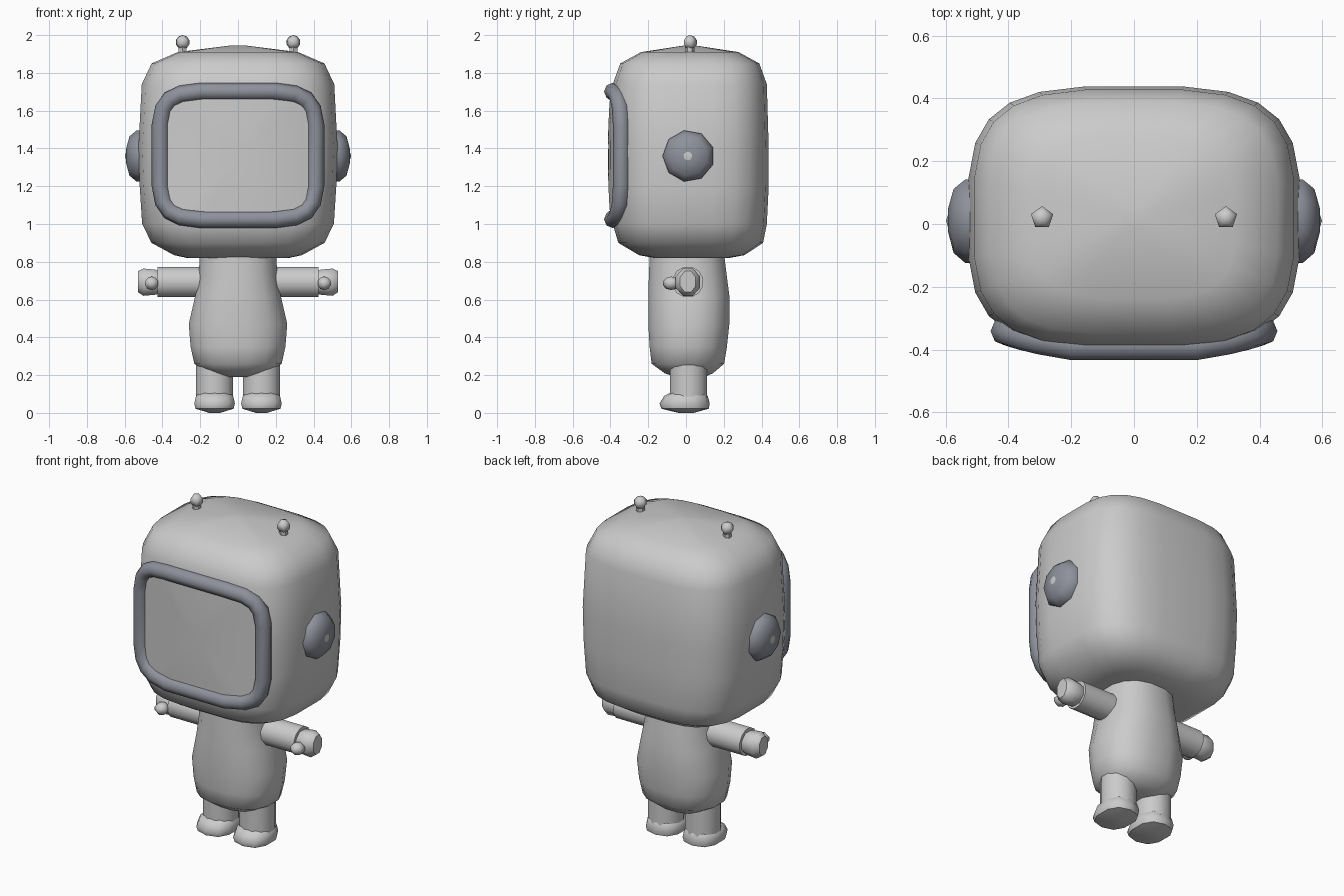
import bpy, bmesh
from math import sin, cos, pi, copysign
from mathutils import Vector

default = bpy.data.objects.get("Cube")
if default:
    bpy.data.objects.remove(default, do_unlink=True)


def material(name, rgb):
    m = bpy.data.materials.new(name)
    m.use_nodes = True
    m.diffuse_color = (*rgb, 1)
    m.node_tree.nodes["Principled BSDF"].inputs["Base Color"].default_value = (*rgb, 1)
    return m


LIGHT = material("light grey", (0.6, 0.6, 0.6))
DARK = material("slate grey", (0.27, 0.285, 0.33))


def finish(bm, name, mat, angle=50):
    bmesh.ops.recalc_face_normals(bm, faces=bm.faces)
    mesh = bpy.data.meshes.new(name)
    bm.to_mesh(mesh)
    bm.free()
    mesh.materials.append(mat)
    obj = bpy.data.objects.new(name, mesh)
    bpy.context.collection.objects.link(obj)
    bpy.ops.object.select_all(action="DESELECT")
    obj.select_set(True)
    bpy.context.view_layer.objects.active = obj
    bpy.ops.object.shade_smooth_by_angle(angle=angle * pi / 180)
    return obj


def oval(i, seg, power):
    """Point on a unit superellipse."""
    a = 2 * pi * (i + 0.5) / seg
    return [copysign(abs(f) ** (2 / power), f) for f in (cos(a), sin(a))]


def bridge(bm, a, b):
    for i in range(len(a)):
        j = (i + 1) % len(a)
        bm.faces.new((a[i], a[j], b[j], b[i]))


def loft(name, rings, mat, seg=12, power=2, axis="z", side=1, angle=50):
    """Rings are (position, centre a, half a, centre b, half b)."""
    bm = bmesh.new()
    loops = []
    for t, ca, ha, cb, hb in rings:
        loop = []
        for i in range(seg):
            u, v = oval(i, seg, power)
            a, b = ca + ha * u, cb + hb * v
            p = (a, b, t) if axis == "z" else (t, a, b)
            loop.append(bm.verts.new((p[0] * side, p[1], p[2])))
        loops.append(loop)
    for a, b in zip(loops, loops[1:]):
        bridge(bm, a, b)
    bm.faces.new(loops[0])
    bm.faces.new(loops[-1])
    return finish(bm, name, mat, angle)


def ball(name, centre, size, mat, u=8, v=6):
    bm = bmesh.new()
    bmesh.ops.create_uvsphere(bm, u_segments=u, v_segments=v, radius=1)
    for p in bm.verts:
        p.co = Vector(centre) + p.co * Vector(size)
    return finish(bm, name, mat, 80)


# Head
loft("head", [
    (0.82, 0, 0.27, 0.03, 0.20), (0.835, 0, 0.34, 0.03, 0.28),
    (0.90, 0, 0.46, 0.025, 0.385), (1.00, 0, 0.51, 0.02, 0.41),
    (1.20, 0, 0.523, 0.02, 0.42), (1.40, 0, 0.53, 0.02, 0.42),
    (1.74, 0, 0.512, 0.02, 0.41), (1.85, 0, 0.46, 0.02, 0.37),
    (1.91, 0, 0.32, 0.02, 0.26), (1.945, 0, 0.04, 0.02, 0.03),
], LIGHT, seg=24, power=3.4)


# Face opening: a bent rounded rectangle
def face_y(x):
    return -0.402 + 0.36 * x * x


def face_point(i, seg, scale=1.0):
    u, v = oval(i, seg, 5)
    x = 0.413 * u * scale
    return Vector((x, face_y(x), 1.363 + 0.34 * v * scale))


SEG = 20
bm = bmesh.new()
loops = []
for i in range(SEG):
    p = face_point(i, SEG)
    along = face_point(i + 1, SEG) - face_point(i - 1, SEG)
    out = Vector((along.z, 0, -along.x)).normalized()
    back = along.cross(out).normalized()
    loops.append([bm.verts.new(p + 0.046 * (out * cos(k * pi / 4) + back * sin(k * pi / 4)))
                  for k in range(8)])
for i in range(SEG):
    bridge(bm, loops[i], loops[(i + 1) % SEG])
finish(bm, "face_rim", DARK, 80)

bm = bmesh.new()
rows = []
for scale in (1, 0.75, 0.5, 0.25):
    rows.append([bm.verts.new(face_point(i, SEG, scale) + Vector((0, -0.012, 0)))
                 for i in range(SEG)])
for a, b in zip(rows, rows[1:]):
    bridge(bm, a, b)
bm.faces.new(rows[-1])
screen = finish(bm, "face_screen", LIGHT, 80)
if screen.data.polygons[0].normal.y > 0:
    screen.data.flip_normals()

# Torso
loft("torso", [
    (0.19, 0, 0.09, 0.02, 0.08), (0.21, 0, 0.15, 0.015, 0.13),
    (0.26, 0, 0.235, 0.01, 0.195), (0.35, 0, 0.255, 0.012, 0.208),
    (0.47, 0, 0.265, 0.015, 0.218), (0.62, 0, 0.23, 0.015, 0.218),
    (0.72, 0, 0.212, 0.01, 0.21), (0.84, 0, 0.205, 0.005, 0.20),
], LIGHT, seg=16, power=2.4)

for side, word in ((1, "left"), (-1, "right")):
    # Ear dome with its raised star
    loft(word + "_ear", [
        (0.50, 0.013, 0.137, 1.36, 0.137), (0.538, 0.013, 0.137, 1.36, 0.137),
        (0.575, 0.013, 0.105, 1.36, 0.105), (0.592, 0.013, 0.04, 1.36, 0.04),
    ], DARK, seg=9, axis="x", side=side, angle=60)
    bm = bmesh.new()
    outline = []
    for k in range(10):
        r = 0.07 if k % 2 == 0 else 0.03
        outline.append(bm.verts.new((side * (0.598 - 0.28 * r), 0.01 + r * sin(k * pi / 5),
                                     1.36 + r * cos(k * pi / 5))))
    tip = bm.verts.new((side * 0.599, 0.01, 1.36))
    for k in range(10):
        bm.faces.new((outline[k], outline[(k + 1) % 10], tip))
    star = finish(bm, word + "_ear_star", LIGHT)
    if star.data.polygons[0].normal.x * side < 0:
        star.data.flip_normals()

    # Antenna
    x = 0.293 * side
    loft(word + "_antenna_stalk", [(z, x, 0.024, 0.02, 0.024) for z in (1.88, 1.945)],
         LIGHT, seg=6)
    ball(word + "_antenna_knob", (x, 0.02, 1.962), (0.039, 0.039, 0.038), LIGHT, 5, 5)

    # Arm, hand and thumb
    loft(word + "_arm", [(t, 0.01, 0.083, 0.693, 0.083) for t in (0.15, 0.425)],
         LIGHT, axis="x", side=side)
    loft(word + "_hand", [
        (0.41, 0.01, 0.062, 0.69, 0.062), (0.44, 0.01, 0.07, 0.692, 0.072),
        (0.50, 0.01, 0.07, 0.692, 0.078), (0.53, 0.01, 0.045, 0.695, 0.06),
    ], LIGHT, seg=8, axis="x", side=side)
    ball(word + "_thumb", (0.457 * side, -0.078, 0.686), (0.042, 0.046, 0.036), LIGHT, 6, 5)

    # Leg and foot
    x = 0.124 * side
    loft(word + "_leg", [(z, x, 0.102, 0.013, 0.102) for z in (0.08, 0.26)], LIGHT)
    loft(word + "_foot", [
        (0.0, x, 0.03, 0, 0.04), (0.022, x, 0.105, -0.005, 0.125),
        (0.05, x, 0.112, -0.007, 0.133), (0.09, x, 0.102, 0.0, 0.115),
        (0.108, x, 0.075, 0.01, 0.09),
    ], LIGHT, seg=10, power=2.5)
